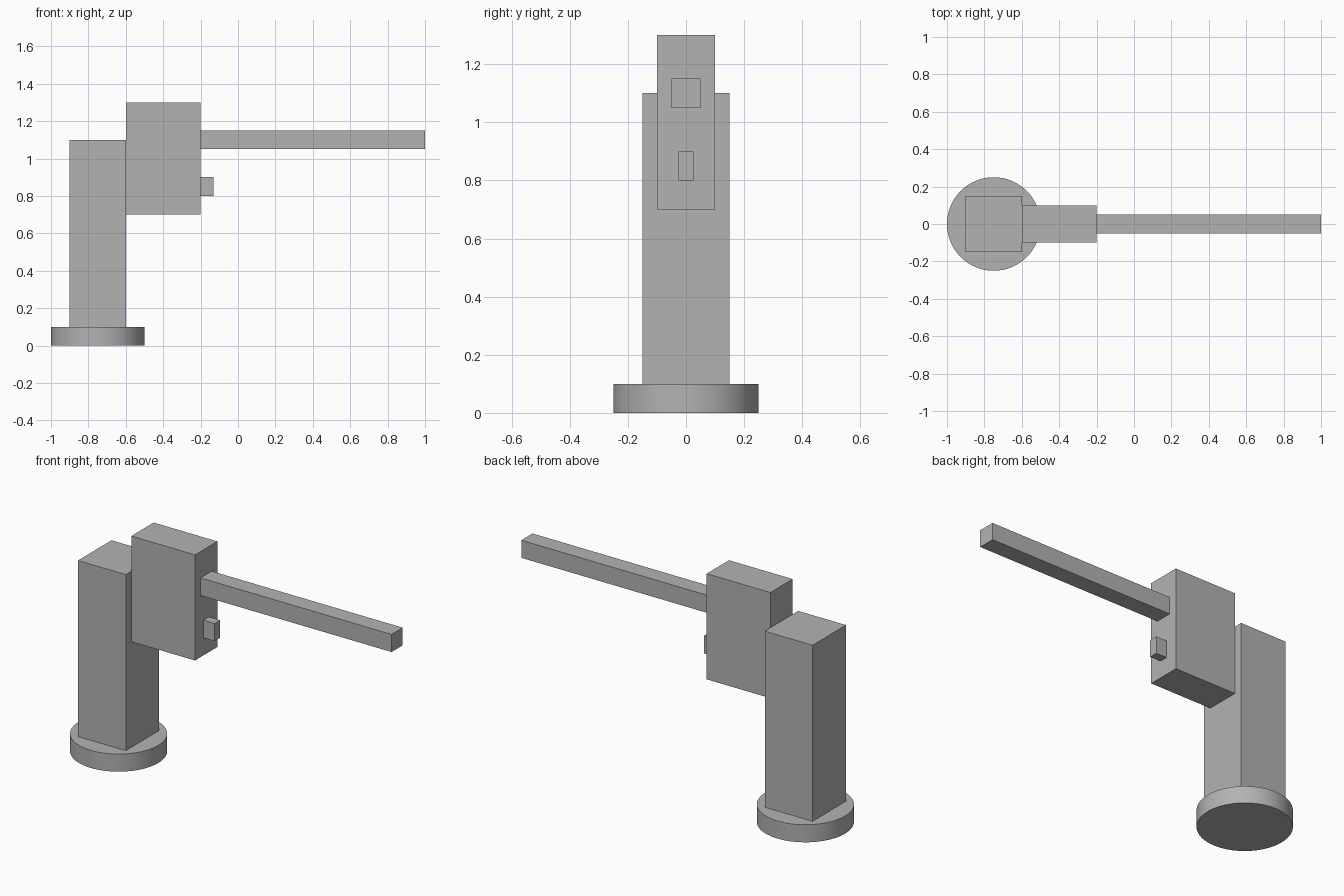
import bpy

cube = bpy.data.objects.get("Cube")
if cube:
    bpy.data.objects.remove(cube, do_unlink=True)

# Single matte grey
grey = bpy.data.materials.new("plain_grey")
grey.use_nodes = True
colour = (0.45, 0.45, 0.45, 1)
grey.diffuse_color = colour
grey.node_tree.nodes["Principled BSDF"].inputs["Base Color"].default_value = colour


def block(name, x, width, z):
    """Box spanning x and z ranges, centred on y = 0."""
    bpy.ops.mesh.primitive_cube_add(size=1, location=(sum(x) / 2, 0, sum(z) / 2))
    ob = bpy.context.object
    ob.name = name
    ob.scale = (x[1] - x[0], width, z[1] - z[0])
    bpy.ops.object.transform_apply(location=False, rotation=False, scale=True)
    ob.data.materials.append(grey)
    return ob


# Round foot
bpy.ops.mesh.primitive_cylinder_add(vertices=64, radius=0.25, depth=0.1,
                                    location=(-0.75, 0, 0.05))
base = bpy.context.object
base.name = "base_disc"
base.data.materials.append(grey)
bpy.ops.object.shade_smooth_by_angle()

# Upright post, offset housing, long arm and small button
block("post", (-0.9, -0.6), 0.3, (0.1, 1.1))
block("housing", (-0.6, -0.2), 0.2, (0.7, 1.3))
block("arm", (-0.2, 1.0), 0.1, (1.05, 1.15))
block("button", (-0.2, -0.13), 0.05, (0.8, 0.9))
